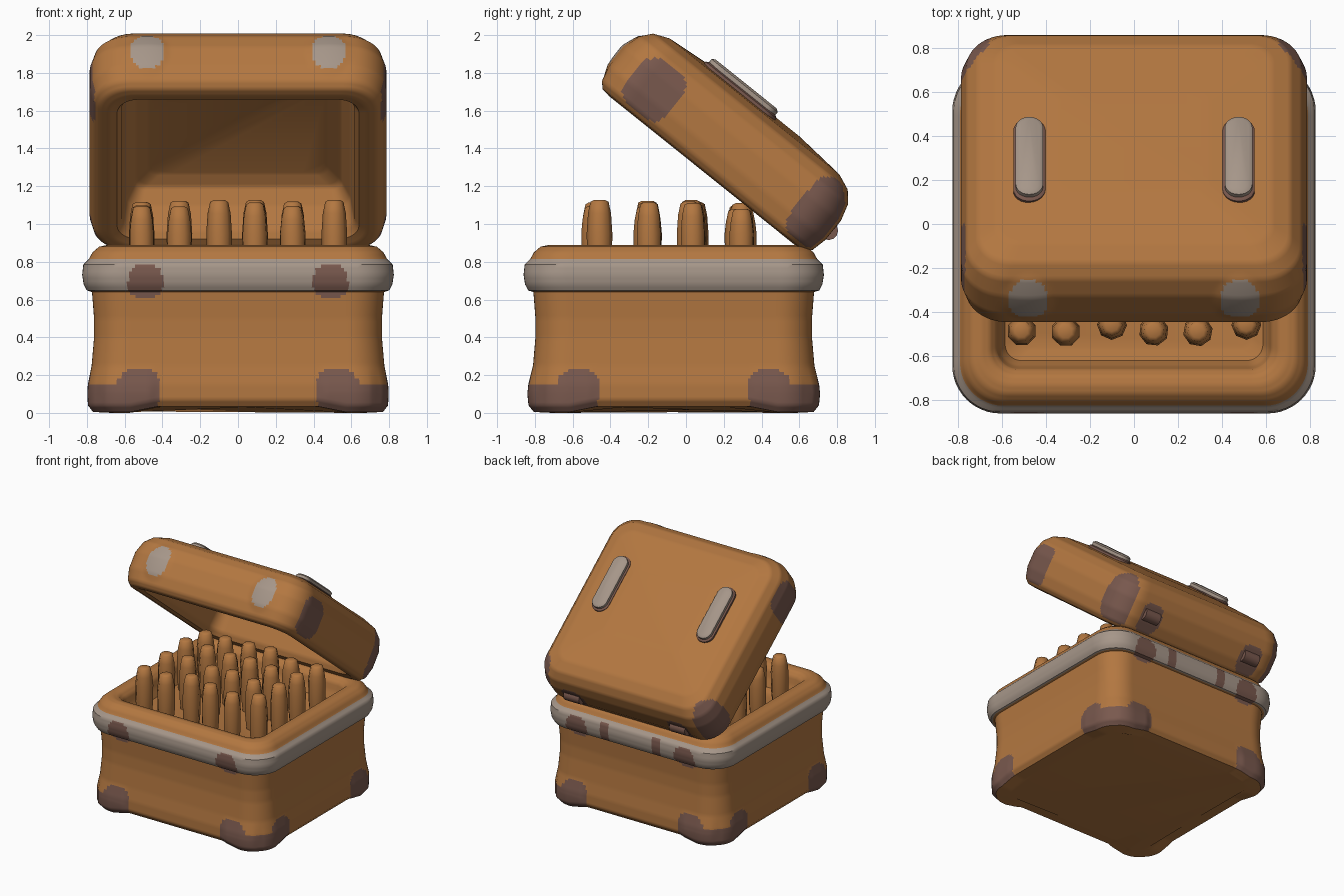
import bpy, bmesh, math, random
from mathutils import Matrix, Vector

if "Cube" in bpy.data.objects:
    bpy.data.objects.remove(bpy.data.objects["Cube"])

random.seed(4)


def material(name, rgb):
    m = bpy.data.materials.new(name)
    m.diffuse_color = (*rgb, 1)
    m.use_nodes = True
    m.node_tree.nodes["Principled BSDF"].inputs["Base Color"].default_value = m.diffuse_color
    return m


WOOD = material("orange brown", (0.45, 0.185, 0.052))
GREY = material("warm grey", (0.38, 0.305, 0.25))
DARK = material("dusky brown", (0.19, 0.098, 0.075))
MATS = [WOOD, GREY, DARK]


def finish(bm, name, matrix=None, angle=40):
    bmesh.ops.recalc_face_normals(bm, faces=bm.faces)
    me = bpy.data.meshes.new(name)
    bm.to_mesh(me)
    bm.free()
    for m in MATS:
        me.materials.append(m)
    ob = bpy.data.objects.new(name, me)
    bpy.context.collection.objects.link(ob)
    if matrix:
        ob.matrix_world = matrix
    bpy.ops.object.select_all(action='DESELECT')
    ob.select_set(True)
    bpy.context.view_layer.objects.active = ob
    bpy.ops.object.shade_smooth_by_angle(angle=math.radians(angle))
    return ob


def rounded_rect(hx, hy, r, straight, corner):
    """Counter-clockwise outline with evenly divided sides and corners."""
    pts = []
    signs = [(1, 1), (-1, 1), (-1, -1), (1, -1)]
    for k, (sx, sy) in enumerate(signs):
        c = Vector((sx * (hx - r), sy * (hy - r)))
        for i in range(corner):
            a = (k + i / corner) * math.pi / 2
            pts.append(c + r * Vector((math.cos(a), math.sin(a))))
        a = (k + 1) * math.pi / 2
        d = r * Vector((math.cos(a), math.sin(a)))
        nx, ny = signs[(k + 1) % 4]
        end = Vector((nx * (hx - r), ny * (hy - r))) + d
        pts += [(c + d).lerp(end, i / straight) for i in range(straight)]
    return pts


def skin(bm, rings):
    n = len(rings[0])
    for a, b in zip(rings, rings[1:]):
        for i in range(n):
            bm.faces.new((a[i], a[(i + 1) % n], b[(i + 1) % n], b[i]))
    bm.faces.new(rings[0][::-1])
    bm.faces.new(rings[-1])


def shell(name, hx, hy, profile, colour, warp, matrix, straight=80, corner=12, step=0.016):
    """Skin an (offset, height) profile around a rounded rectangle."""
    fine = []
    for (o1, z1), (o2, z2) in zip(profile, profile[1:]):
        n = max(1, round(math.hypot(o2 - o1, z2 - z1) / step))
        fine += [(o1 + (o2 - o1) * i / n, z1 + (z2 - z1) * i / n) for i in range(n)]
    fine.append(profile[-1])
    bm = bmesh.new()
    rings = []
    for o, z in fine:
        pts = rounded_rect(hx + o, hy + o, max(0.2 + 0.6 * o, 0.06), straight, corner)
        rings.append([bm.verts.new((p.x, p.y, z)) for p in pts])
    skin(bm, rings)
    bm.normal_update()
    for f in bm.faces:
        f.material_index = colour(f.calc_center_median(), f.normal)
    for v in bm.verts:
        v.co = warp(v.co.copy())
    return finish(bm, name, matrix)


def blob(u, v, p=3):
    """True inside a rounded square of half size 1."""
    return abs(u) ** p + abs(v) ** p < 1


# --- box body: waisted walls, flared grey band, rounded rim, sunken floor
BX, BY = 0.795, 0.765


def body_colour(c, n):
    ax, ay = abs(c.x), abs(c.y)
    inner = ax < BX - 0.05 and ay < BY - 0.05 and not (ax > BX - 0.15 and ay > BY - 0.15)
    if ay > BY - 0.06:
        if blob((ax - 0.49) / 0.092, (c.z - 0.695) / 0.085):
            return 2
        if c.y > 0 and abs(ax - 0.23) < 0.04 and 0.65 < c.z < 0.79:
            return 2
    if 0.645 < c.z < 0.812 and not inner:
        return 1
    if c.z < 0.24 and n.z > -0.9 and ax > 0.42 and ay > 0.40:
        d = ((ax - 0.525) if ay > BY - 0.08 else (ay - 0.505)) / 0.11
        limit = 0.15 + 0.08 * max(0, 1 - d ** 4) ** 0.5
        if c.z < limit:
            return 2
    return 0


def body_warp(p):
    ax, ay = abs(p.x), abs(p.y)
    if p.z < 0.24 and ax > 0.42 and ay > 0.40:      # swollen feet at the corners
        if p.z < 0.1:
            p.z -= 0.03 * min(1, (ax - 0.42) / 0.15, (ay - 0.40) / 0.15)
        k = 0.015 * (1 - abs(p.z - 0.1) / 0.15) * min(1, (ax - 0.42) / 0.05, (ay - 0.40) / 0.05)
        if k > 0:
            if ay > BY - 0.06:
                p.y += math.copysign(k, p.y)
            if ax > BX - 0.06:
                p.x += math.copysign(k * 0.5, p.x)
    return p


shell("box_body", BX, BY,
      [(-0.12, 0.03), (-0.03, 0.035), (-0.005, 0.07), (-0.005, 0.15), (-0.02, 0.25), (-0.033, 0.4),
       (-0.033, 0.5), (-0.022, 0.64), (0.005, 0.648), (0.022, 0.68), (0.03, 0.73), (0.024, 0.785),
       (-0.005, 0.814), (-0.025, 0.85), (-0.06, 0.88), (-0.1, 0.888), (-0.14, 0.878), (-0.17, 0.845),
       (-0.185, 0.78), (-0.21, 0.72), (-0.27, 0.7)],
      body_colour, body_warp, Matrix.Translation((0, -0.065, 0)))

# --- open lid: hollow tray tilted back on the hinge
LX, LY = 0.785, 0.735
LID = Matrix.Translation((0, 0.091, 1.283)) @ Matrix.Rotation(math.radians(-38.7), 4, 'X')


def lid_colour(c, n):
    ax = abs(c.x)
    if c.y < -LY + 0.1 and blob((ax - 0.48) / 0.088, (c.z - 0.22) / 0.12, 2.4):
        return 1                                    # grey studs on the front edge
    if ax > LX - 0.13:                              # dark patches on the sides
        if blob((c.y + 0.47) / 0.135, (c.z - 0.175) / 0.15, 4):
            return 2
        if blob((c.y - 0.62) / 0.12, (c.z - 0.215) / 0.19, 4):
            return 2
    if c.y > LY - 0.06 and blob((ax - 0.48) / 0.095, (c.z - 0.15) / 0.12):
        return 2
    return 0


def lid_warp(p):
    if p.y < -LY + 0.1:
        d = ((abs(p.x) - 0.48) / 0.12) ** 2 + ((p.z - 0.21) / 0.15) ** 2
        if d < 1:
            p.y -= 0.015 * (1 - d)
    return p


shell("lid", LX, LY,
      [(-0.32, 0.32), (-0.24, 0.285), (-0.19, 0.19), (-0.17, 0.05), (-0.145, 0.008), (-0.1, -0.004),
       (-0.05, 0.003), (-0.02, 0.035), (0.0, 0.12), (0.0, 0.25), (-0.025, 0.34), (-0.075, 0.4),
       (-0.16, 0.435), (-0.45, 0.46)],
      lid_colour, lid_warp, LID)


def capsule_plate(name, x, y, half_w, half_l, z0, z1, index):
    """Raised long pad with round ends lying on the lid."""
    bm = bmesh.new()
    rings = []
    for inset, z in ((0, z0), (0, z1 - 0.012), (0.018, z1)):
        pts = rounded_rect(half_w - inset, half_l - inset, half_w - inset - 0.002, 1, 6)
        rings.append([bm.verts.new((p.x, p.y, z)) for p in pts])
    skin(bm, rings)
    for f in bm.faces:
        f.material_index = index
    finish(bm, name, LID @ Matrix.Translation((x, y, 0)))


# --- two grey straps on the lid top, each with a dark border
for side, x in (("left", -0.475), ("right", 0.475)):
    capsule_plate(f"strap_border_{side}", x, -0.11, 0.073, 0.24, 0.41, 0.47, 2)
    capsule_plate(f"strap_{side}", x, -0.11, 0.062, 0.225, 0.42, 0.5, 1)

# --- hinge knuckles at the back
for side, x in (("left", -0.48), ("right", 0.48)):
    bm = bmesh.new()
    bmesh.ops.create_cone(bm, cap_ends=True, segments=12, radius1=0.05, radius2=0.05, depth=0.14)
    for f in bm.faces:
        f.material_index = 2
    finish(bm, f"hinge_{side}", Matrix.Translation((x, 0.755, 0.965)) @ Matrix.Rotation(math.pi / 2, 4, 'Y'))


# --- rows of tapered pegs standing in the box
def peg(name, x, y, top):
    bm = bmesh.new()
    turn = random.random()
    rings = []
    for r, z in ((0.055, 0.69), (0.066, 0.8), (0.068, 0.95), (0.061, top - 0.07), (0.048, top - 0.01), (0.03, top)):
        rings.append([bm.verts.new((r * math.cos(a + turn), r * math.sin(a + turn), z))
                      for a in (i * math.tau / 8 for i in range(8))])
    skin(bm, rings)
    finish(bm, name, Matrix.Translation((x, y, 0)), 60)


for j, y in enumerate((-0.475, -0.21, 0.035, 0.29)):
    for i, x in enumerate((-0.51, -0.31, -0.1, 0.09, 0.29, 0.51)):
        peg(f"peg_{j}_{i}", x, y + random.uniform(-0.02, 0.02),
            1.1 + random.uniform(-0.01, 0.035) - (0.02 if j == 3 else 0))
